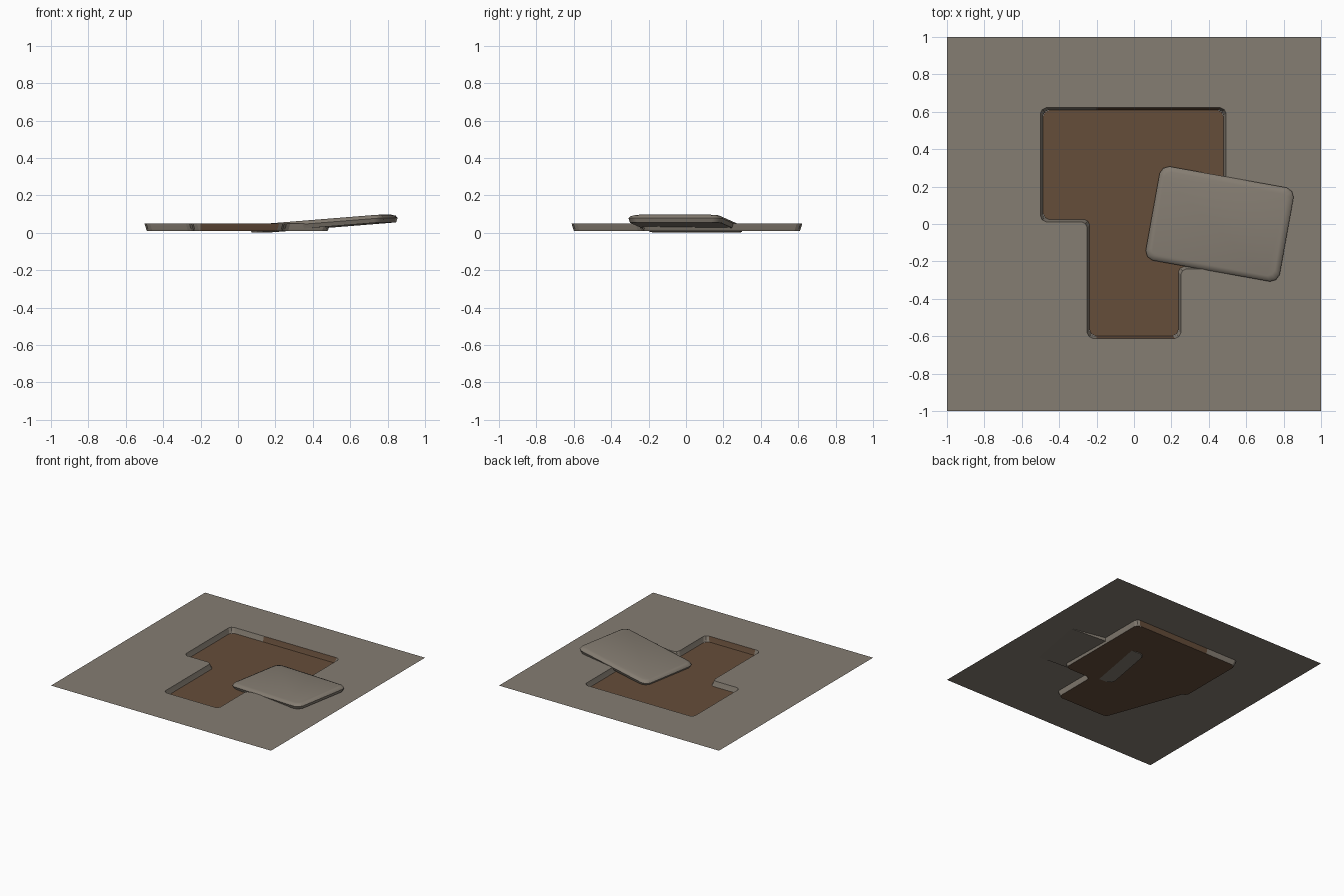
import bpy, bmesh, math
from mathutils import Matrix, Vector

if "Cube" in bpy.data.objects:
    bpy.data.objects.remove(bpy.data.objects["Cube"])


def material(name, rgb):
    m = bpy.data.materials.new(name)
    m.diffuse_color = (*rgb, 1)
    m.use_nodes = True
    m.node_tree.nodes["Principled BSDF"].inputs["Base Color"].default_value = m.diffuse_color
    return m


STONE = material("grey stone", (0.235, 0.205, 0.168))
DIRT = material("brown dirt", (0.130, 0.074, 0.042))


def finish(bm, name, mats, smooth=None):
    me = bpy.data.meshes.new(name)
    bm.to_mesh(me)
    bm.free()
    for m in mats:
        me.materials.append(m)
    ob = bpy.data.objects.new(name, me)
    bpy.context.collection.objects.link(ob)
    if smooth:
        bpy.context.view_layer.objects.active = ob
        ob.select_set(True)
        bpy.ops.object.shade_smooth_by_angle(angle=math.radians(smooth))
        ob.select_set(False)
    return ob


def inset(pts, d):
    """Offset a counter-clockwise right-angled outline inwards by d."""
    out = []
    for i, p in enumerate(pts):
        a = (p - pts[i - 1]).normalized()
        b = (pts[(i + 1) % len(pts)] - p).normalized()
        out.append(p + d * (Vector((-a.y, a.x)) + Vector((-b.y, b.x))))
    return out


def chamfer(pts, c):
    """Cut each corner with three points for a slightly rounded look."""
    out = []
    for i, p in enumerate(pts):
        a = p + (pts[i - 1] - p).normalized() * c
        b = p + (pts[(i + 1) % len(pts)] - p).normalized() * c
        out += [a, p.lerp((a + b) / 2, 0.65), b]
    return out


def ring(bm, pts, z):
    return [bm.verts.new((p.x, p.y, z)) for p in pts]


def bridge(bm, lo, hi):
    n = len(lo)
    return [bm.faces.new((lo[i], lo[(i + 1) % n], hi[(i + 1) % n], hi[i])) for i in range(n)]


# outline of the missing paving stones, counter-clockwise
HOLE = [Vector(p) for p in ((-0.25, -0.612), (0.25, -0.612), (0.25, -0.24), (0.492, -0.24),
                            (0.492, 0.622), (-0.50, 0.622), (-0.50, 0.012), (-0.25, 0.012))]
TOP = 0.05
FLOOR = 0.009

# pavement sheet with the hole cut out
bm = bmesh.new()
outer = ring(bm, [Vector(p) for p in ((-1, -1), (1, -1), (1, 1), (-1, 1))], TOP)
inner = ring(bm, chamfer(HOLE, 0.03), TOP)
edges = [bm.edges.new((r[i - 1], r[i])) for r in (outer, inner) for i in range(len(r))]
bmesh.ops.triangle_fill(bm, edges=edges, use_beauty=True, normal=(0, 0, 1))
for f in bm.faces:
    f.normal_update()
    if f.normal.z < 0:
        f.normal_flip()
finish(bm, "pavement", [STONE])

# hole walls: rounded lip narrowing to the floor, soil showing on some stretches
bm = bmesh.new()
levels = [(0, TOP), (0.004, 0.036), (0.009, 0.02), (0.013, FLOOR)]
rings = [ring(bm, chamfer(inset(HOLE, d), 0.03), z) for d, z in levels]
for hi, lo in zip(rings, rings[1:]):
    for f in bridge(bm, hi, lo):
        f.normal_flip()
bmesh.ops.bisect_plane(bm, geom=bm.verts[:] + bm.edges[:] + bm.faces[:],
                       plane_co=(-0.2, 0, 0), plane_no=(1, 0, 0))
bmesh.ops.recalc_face_normals(bm, faces=bm.faces)
for f in bm.faces:
    c = f.calc_center_median()
    f.normal_update()
    if abs(c.x + 0.494) < 0.008 and f.normal.x < 0:   # walls face into the pit
        bmesh.ops.reverse_faces(bm, faces=bm.faces[:])
        break
for f in bm.faces:
    c = f.calc_center_median()
    along_x = abs(f.normal.y) > 0.9
    if along_x and -0.2 < c.x < 0.3 and c.z < 0.045 and abs(c.y) > 0.5:
        f.material_index = 1
finish(bm, "hole_wall", [STONE, DIRT])

# dirt floor
bm = bmesh.new()
bm.faces.new(ring(bm, chamfer(inset(HOLE, 0.012), 0.035), FLOOR))
bmesh.ops.triangulate(bm, faces=bm.faces[:])
finish(bm, "dirt_floor", [DIRT])

# loose paving slab, turned and tipped out of the hole
bm = bmesh.new()
w, h = 0.365, 0.255
rect = [Vector(p) for p in ((-w, -h), (w, -h), (w, h), (-w, h))]
rings = [ring(bm, chamfer(inset(rect, d), c), z)
         for d, c, z in ((0.008, 0.045, -0.021), (0, 0.045, 0.002),
                         (0.008, 0.042, 0.014), (0.028, 0.035, 0.021))]
for lo, hi in zip(rings, rings[1:]):
    bridge(bm, lo, hi)
bm.faces.new(rings[0][::-1])
bm.faces.new(rings[-1])
bm.transform(Matrix.Translation((0.458, 0, 0.0492)) @ Matrix.Rotation(math.radians(-10.2), 4, 'Z')
             @ Matrix.Rotation(math.radians(-4.5), 4, 'Y'))
finish(bm, "loose_slab", [STONE], smooth=40)
